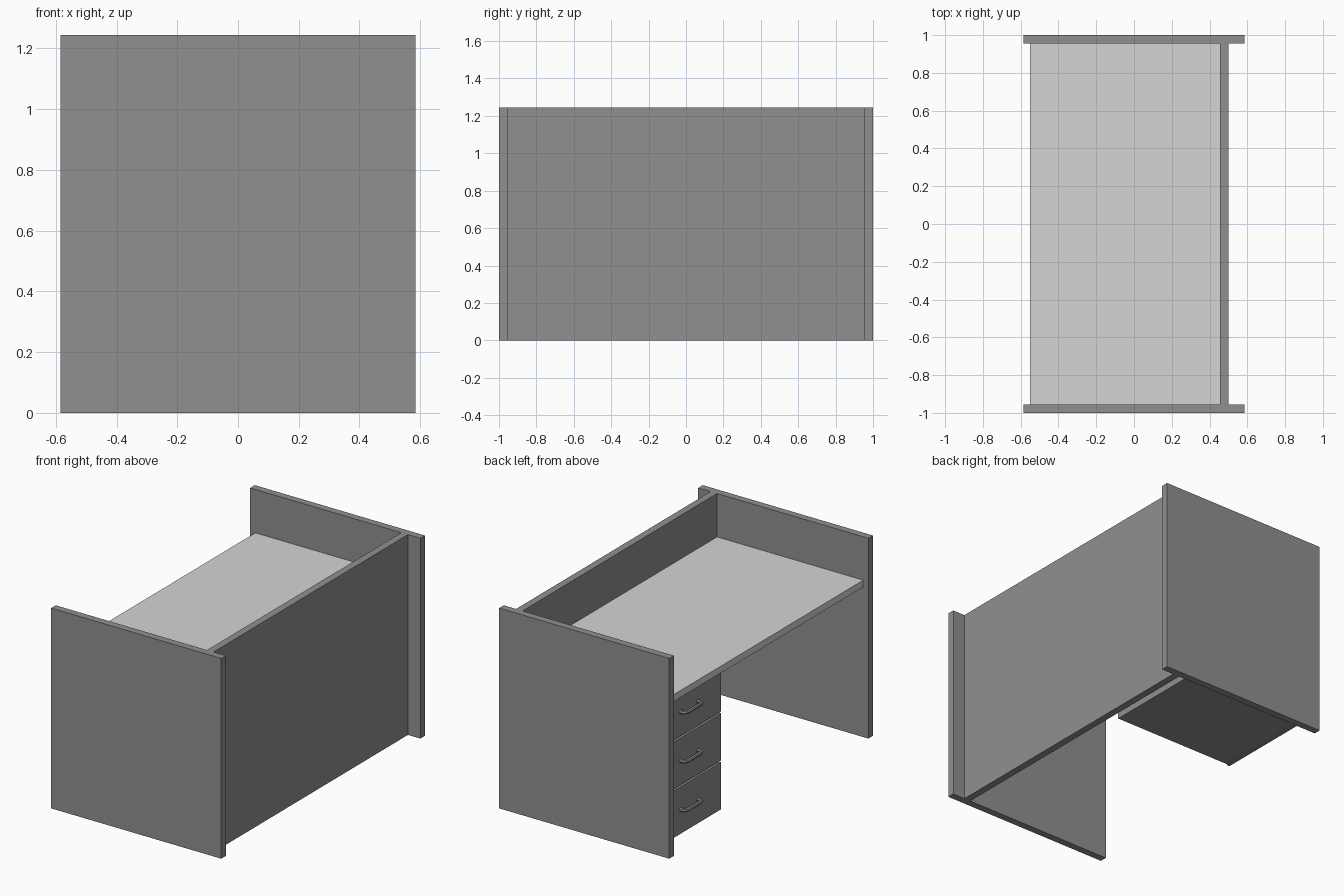
import bpy

if "Cube" in bpy.data.objects:
    bpy.data.objects.remove(bpy.data.objects["Cube"])

def material(name, v):
    m = bpy.data.materials.new(name)
    m.diffuse_color = (v, v, v, 1)
    m.use_nodes = True
    m.node_tree.nodes["Principled BSDF"].inputs["Base Color"].default_value = m.diffuse_color
    return m

GREY = material("panel grey", 0.28)
LIGHT = material("desktop light grey", 0.66)

def box(name, x, y, z, mat):
    """Box from (min, max) ranges on each axis."""
    bpy.ops.mesh.primitive_cube_add(size=1, location=[(a + b) / 2 for a, b in (x, y, z)])
    o = bpy.context.object
    o.name = name
    o.scale = [b - a for a, b in (x, y, z)]
    bpy.ops.object.transform_apply(location=False, rotation=False, scale=True)
    o.data.materials.append(mat)
    return o

def handle(name, x, y, z):
    """Arched bar pull standing off the drawer front."""
    c = bpy.data.curves.new(name, "CURVE")
    c.dimensions = "3D"
    c.bevel_depth = 0.012
    c.bevel_resolution = 2
    c.use_fill_caps = True
    s = c.splines.new("POLY")
    pts = [(0.005, -0.085), (-0.018, -0.085), (-0.03, -0.078), (-0.036, -0.062)]
    pts += [(a, -b) for a, b in reversed(pts)]
    s.points.add(len(pts) - 1)
    for p, (dx, dy) in zip(s.points, pts):
        p.co = (x + dx, y + dy, z, 1)
    o = bpy.data.objects.new(name, c)
    bpy.context.collection.objects.link(o)
    c.materials.append(GREY)
    bpy.ops.object.select_all(action="DESELECT")
    o.select_set(True)
    bpy.context.view_layer.objects.active = o
    bpy.ops.object.convert(target="MESH")
    bpy.ops.object.shade_smooth_by_angle()

# End panels and back panel
H = 1.245
box("end_panel_front", (-0.585, 0.585), (-1, -0.955), (0, H), GREY)
box("end_panel_rear", (-0.585, 0.585), (0.955, 1), (0, H), GREY)
box("back_panel", (0.455, 0.5), (-0.955, 0.955), (0, H), GREY)

# Desktop
box("desktop", (-0.55, 0.455), (-0.955, 0.955), (0.932, 0.975), LIGHT)

# Drawer cabinet with three fronts and handles
box("drawer_cabinet", (-0.445, 0.39), (0.32, 0.952), (0.02, 0.932), GREY)
step = 0.304
for i in range(3):
    z0 = 0.015 + i * step
    box(f"drawer_front_{i + 1}", (-0.465, -0.445), (0.318, 0.952), (z0, z0 + step - 0.012), GREY)
    handle(f"drawer_handle_{i + 1}", -0.465, 0.635, z0 + step / 2)
